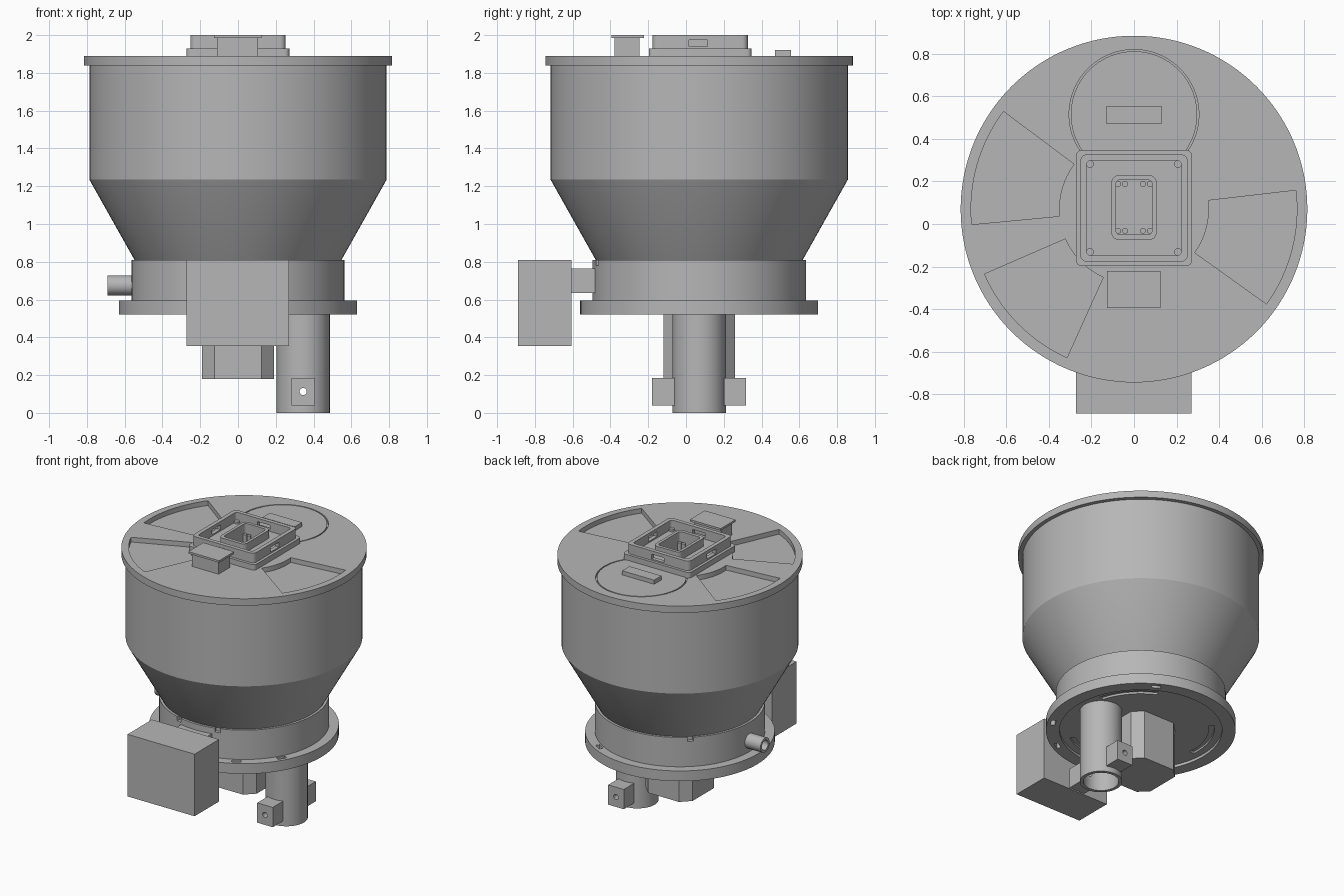
import bpy, bmesh, math
from mathutils import Matrix, Vector

if "Cube" in bpy.data.objects:
    bpy.data.objects.remove(bpy.data.objects["Cube"], do_unlink=True)

CY = 0.07      # y of the main axis
TAU = 2 * math.pi

grey = bpy.data.materials.new("plain grey")
grey.use_nodes = True
grey.diffuse_color = (0.47, 0.47, 0.47, 1)
grey.node_tree.nodes["Principled BSDF"].inputs["Base Color"].default_value = (0.47, 0.47, 0.47, 1)


def finish(name, bm):
    bmesh.ops.remove_doubles(bm, verts=bm.verts, dist=1e-5)
    bmesh.ops.recalc_face_normals(bm, faces=bm.faces)
    mesh = bpy.data.meshes.new(name)
    bm.to_mesh(mesh)
    bm.free()
    mesh.materials.append(grey)
    obj = bpy.data.objects.new(name, mesh)
    bpy.context.collection.objects.link(obj)
    return obj


def lathe(name, profile, centre=(0, CY), seg=96, closed=False):
    """Revolve (radius, z) points round a vertical axis."""
    bm = bmesh.new()
    rings = [[bm.verts.new((centre[0] + r * math.cos(TAU * i / seg),
                            centre[1] + r * math.sin(TAU * i / seg), z))
              for i in range(seg)] for r, z in profile]
    pairs = list(zip(rings, rings[1:]))
    if closed:
        pairs.append((rings[-1], rings[0]))
    else:
        bm.faces.new(rings[0])
        bm.faces.new(rings[-1])
    for a, b in pairs:
        for i in range(seg):
            j = (i + 1) % seg
            bm.faces.new((a[i], a[j], b[j], b[i]))
    return finish(name, bm)


def prism(name, points, z0, z1):
    bm = bmesh.new()
    face = bm.faces.new([bm.verts.new((x, y, z0)) for x, y in points])
    ext = bmesh.ops.extrude_face_region(bm, geom=[face])
    top = [v for v in ext["geom"] if isinstance(v, bmesh.types.BMVert)]
    bmesh.ops.translate(bm, verts=top, vec=(0, 0, z1 - z0))
    return finish(name, bm)


def box(name, x, y, z, radius=0, seg=5):
    """Box from ranges, with optional rounded vertical edges."""
    bm = bmesh.new()
    size = Vector((x[1] - x[0], y[1] - y[0], z[1] - z[0]))
    mid = Vector((x[0] + x[1], y[0] + y[1], z[0] + z[1])) / 2
    bmesh.ops.create_cube(bm, size=1, matrix=Matrix.Translation(mid) @ Matrix.Diagonal((*size, 1)))
    if radius:
        edges = [e for e in bm.edges if abs(e.verts[0].co.z - e.verts[1].co.z) > 1e-4]
        bmesh.ops.bevel(bm, geom=edges, offset=radius, segments=seg, profile=0.5, affect="EDGES")
    return finish(name, bm)


def rod(name, centre, radius, length, axis, seg=32):
    bm = bmesh.new()
    turn = Matrix.Rotation(math.pi / 2, 4, "Y" if axis == "X" else "X")
    bmesh.ops.create_cone(bm, cap_ends=True, segments=seg, radius1=radius, radius2=radius,
                          depth=length, matrix=Matrix.Translation(centre) @ turn)
    return finish(name, bm)


def sector(name, r0, r1, a0, a1, z0, z1, n=16):
    angles = [math.radians(a0 + (a1 - a0) * i / n) for i in range(n + 1)]
    arc = [(r1 * math.cos(a), CY + r1 * math.sin(a)) for a in angles]
    arc += [(r0 * math.cos(a), CY + r0 * math.sin(a)) for a in reversed(angles)]
    return prism(name, arc, z0, z1)


def cut(obj, cutters):
    for c in cutters:
        c.hide_render = True
        mod = obj.modifiers.new("cut", "BOOLEAN")
        mod.operation, mod.solver, mod.object = "DIFFERENCE", "EXACT", c
        bpy.context.view_layer.objects.active = obj
        bpy.ops.object.modifier_apply(modifier=mod.name)
        bpy.data.objects.remove(c, do_unlink=True)


def square(half, z0, z1, name, radius):
    return box(name, (-half, half), (CY + 0.005 - half, CY + 0.005 + half), (z0, z1), radius)


# Hopper body: straight drum over a funnel
lathe("hopper", [(0.5, 0.75), (0.548, 0.81), (0.787, 1.235), (0.787, 1.85)])

# Lid with three sector pockets and a round hatch seam
lid = lathe("lid", [(0.815, 1.84), (0.815, 1.89)], seg=128)
pockets = [sector("pocket", 0.352, 0.766, a, a + 42.2, 1.855, 1.95) for a in (143.2, 203.5, -35.6)]
seam = lathe("seam", [(0.297, 1.87), (0.305, 1.87), (0.305, 1.95), (0.297, 1.95)],
             centre=(0, 0.515), closed=True)
well = box("well", (-0.085, 0.085), (-0.05, 0.207), (1.86, 1.95), 0.02)
cut(lid, pockets + [seam, well])
box("hatch_handle", (-0.13, 0.13), (0.47, 0.555), (1.885, 1.92))

# Small capped box in front of the central housing
box("inlet_box", (-0.11, 0.107), (-0.378, -0.246), (1.885, 1.985))
box("inlet_cap", (-0.126, 0.124), (-0.395, -0.222), (1.985, 2.0))

# Central housing: base plate, windowed frame, inner tower
plate = square(0.272, 1.885, 1.93, "housing_plate", 0.025)
cut(plate, [box("well", (-0.085, 0.085), (-0.05, 0.207), (1.8, 2.1), 0.02)])
frame = square(0.252, 1.925, 2.0, "housing_frame", 0.03)
cut(frame, [square(0.223, 1.9, 2.1, "inside", 0.02),
            box("window_x", (-0.4, 0.4), (0.015, 0.115), (1.94, 1.975)),
            box("window_y", (-0.05, 0.05), (-0.4, 0.5), (1.94, 1.975))])
tower = box("inner_tower", (-0.106, 0.106), (-0.075, 0.23), (1.925, 1.99), 0.035)
cut(tower, [box("well", (-0.085, 0.085), (-0.05, 0.207), (1.8, 2.1), 0.02)])
for sx in (-1, 1):
    for sy in (-1, 1):
        lathe("corner_screw", [(0.018, 1.925), (0.018, 1.945)],
              centre=(sx * 0.207, CY + 0.005 + sy * 0.207), seg=20)
        for x in (0.042, 0.075):
            lathe("tower_boss", [(0.014, 1.86), (0.014, 1.92)],
                  centre=(sx * x, CY + 0.008 + sy * 0.11), seg=16)

# Base ring and flange, with notches and slots
ring = lathe("base_ring", [(0.565, 0.56), (0.565, 0.81)])
cut(ring, [sector("notch", 0.54, 0.6, a - 2, a + 2, 0.78, 0.9, 2) for a in (132, -73, -105)])
flange = lathe("flange", [(0.54, 0.54), (0.54, 0.52), (0.63, 0.52), (0.63, 0.595)])
slots = [sector("slot", 0.575, 0.605, a - 3, a + 3, 0.4, 0.7, 3) for a in (-60, -30, 60)]
slots += [sector("arc_slot", 0.455, 0.49, a - 24, a + 24, 0.4, 0.555) for a in (160, 280, 40)]
cut(flange, slots)

# Side pipe
pipe = rod("side_pipe", (-0.61, CY, 0.675), 0.053, 0.16, "X")
cut(pipe, [rod("bore", (-0.66, CY, 0.675), 0.036, 0.16, "X")])

# Front control box and its connector
box("control_box", (-0.273, 0.271), (-0.89, -0.607), (0.355, 0.81))
box("connector", (-0.125, 0.125), (-0.61, -0.47), (0.635, 0.765))

# Chamfered motor under the base
w, c = 0.19, 0.125
prism("motor", [(px, CY + py) for px, py in
                ((w, -c), (w, c), (c, w), (-c, w), (-w, c), (-w, -c), (-c, -w), (c, -w))],
      0.18, 0.56)

# Outlet tube with a drilled block on each side
TX = 0.345
hole = lambda: rod("hole", (TX, CY, 0.113), 0.019, 0.8, "Y", 24)
tube = lathe("outlet_tube", [(0.141, 0.56), (0.141, 0), (0.118, 0), (0.118, 0.5)],
             centre=(TX, CY), seg=64)
cut(tube, [hole()])
for side, y in (("front", (-0.18, -0.06)), ("back", (0.2, 0.318))):
    block = box(side + "_sensor_block", (TX - 0.063, TX + 0.063), y, (0.04, 0.185))
    cut(block, [hole()])

# Smooth round parts, keep edges sharp
bpy.ops.object.select_all(action="DESELECT")
for obj in bpy.context.scene.objects:
    if obj.type == "MESH":
        obj.select_set(True)
        bpy.context.view_layer.objects.active = obj
bpy.ops.object.shade_smooth_by_angle(angle=math.radians(28))
